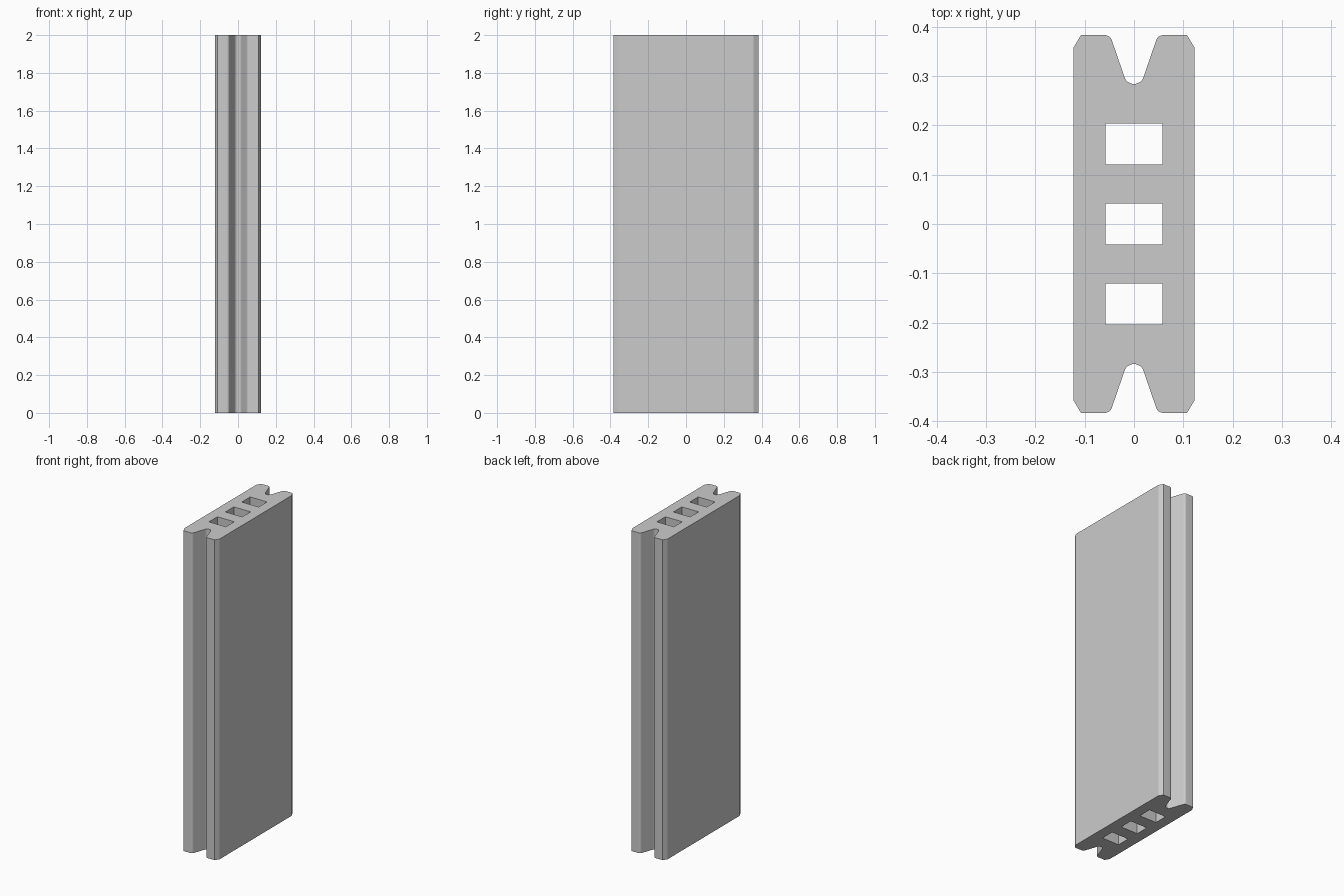
import bpy, bmesh, math
from mathutils import Vector

if "Cube" in bpy.data.objects:
    bpy.data.objects.remove(bpy.data.objects["Cube"])

HEIGHT = 2.0
HALF_W, HALF_D = 0.123, 0.383


def fillet(prev, corner, nxt, radius, steps=7):
    """Points of a round replacing one profile corner."""
    p, c, n = Vector(prev), Vector(corner), Vector(nxt)
    a, b = (p - c).normalized(), (n - c).normalized()
    half = a.angle(b) / 2
    center = c + (a + b).normalized() * radius / math.sin(half)
    start = c + a * radius / math.tan(half) - center
    end = c + b * radius / math.tan(half) - center
    sweep = start.angle_signed(end)
    out = []
    for i in range(steps + 1):
        t = -sweep * i / steps
        out.append((center.x + start.x * math.cos(t) - start.y * math.sin(t),
                    center.y + start.x * math.sin(t) + start.y * math.cos(t)))
    return out


# Quarter profile: chamfered corner, rounded groove lip, rounded groove floor
chamfer = [(HALF_W, 0.357), (0.1075, HALF_D)]
lip, floor = (0.0485, HALF_D), (0.0145, 0.284)
quarter = (chamfer + fillet(chamfer[1], lip, floor, 0.015)
           + fillet(lip, floor, (0, 0.284), 0.020))

# Mirror the quarter into the closed outline
top = quarter + [(-x, y) for x, y in reversed(quarter)]
outline = top + [(-x, -y) for x, y in top]

# Three rectangular through-holes
loops = [outline]
for cy in (-0.162, 0, 0.162):
    loops.append([(sx * 0.058, cy + sy * 0.0415)
                  for sx, sy in ((-1, -1), (-1, 1), (1, 1), (1, -1))])

# Filled, extruded profile
curve = bpy.data.curves.new("hollow_panel", 'CURVE')
curve.dimensions = '2D'
curve.fill_mode = 'BOTH'
curve.extrude = HEIGHT / 2
for pts in loops:
    spline = curve.splines.new('POLY')
    spline.points.add(len(pts) - 1)
    for point, (x, y) in zip(spline.points, pts):
        point.co = (x, y, 0, 1)
    spline.use_cyclic_u = True
panel = bpy.data.objects.new("hollow_panel", curve)
bpy.context.collection.objects.link(panel)
bpy.context.view_layer.objects.active = panel
panel.select_set(True)
bpy.ops.object.convert(target='MESH')
panel = bpy.context.object

# Weld the caps to the walls and stand the panel on the ground
bm = bmesh.new()
bm.from_mesh(panel.data)
bmesh.ops.remove_doubles(bm, verts=bm.verts, dist=1e-5)
bmesh.ops.translate(bm, verts=bm.verts, vec=(0, 0, HEIGHT / 2))
bmesh.ops.recalc_face_normals(bm, faces=bm.faces)
bm.to_mesh(panel.data)
bm.free()
bpy.ops.object.shade_smooth_by_angle(angle=math.radians(25))
